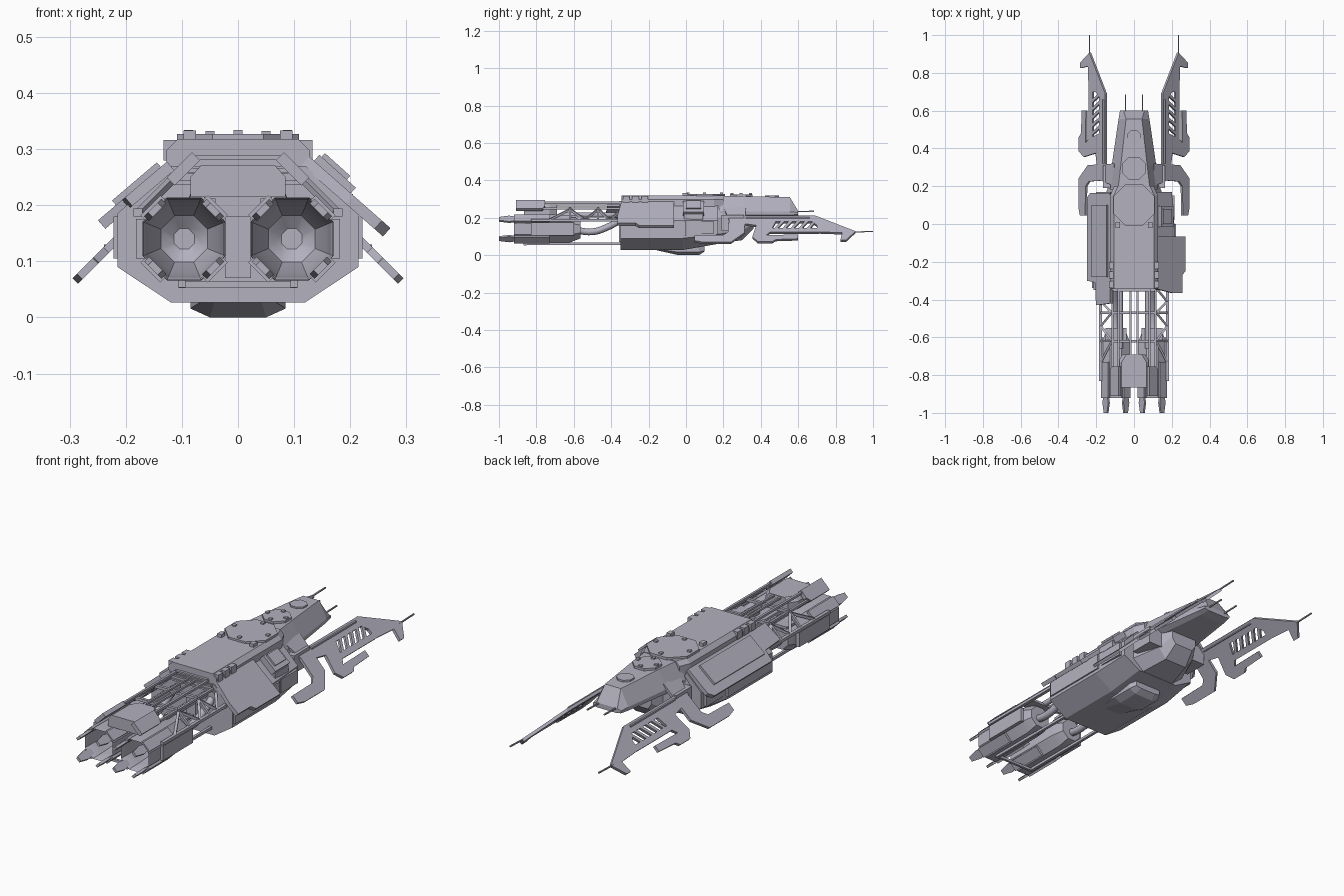
import bpy, bmesh, math
from mathutils import Vector

cube = bpy.data.objects.get("Cube")
if cube:
    bpy.data.objects.remove(cube)

hull_grey = bpy.data.materials.new("hull_grey")
hull_grey.use_nodes = True
colour = (0.45, 0.44, 0.52, 1)
hull_grey.diffuse_color = colour
hull_grey.node_tree.nodes["Principled BSDF"].inputs["Base Color"].default_value = colour


def finish(name, bm, mirror=False):
    bmesh.ops.recalc_face_normals(bm, faces=bm.faces)
    mesh = bpy.data.meshes.new(name)
    bm.to_mesh(mesh)
    bm.free()
    mesh.materials.append(hull_grey)
    obj = bpy.data.objects.new(name, mesh)
    bpy.context.collection.objects.link(obj)
    if mirror:
        obj.modifiers.new("Mirror", "MIRROR").use_clip = False
    return obj


def add_loft(bm, rings):
    rows = [[bm.verts.new(p) for p in r] for r in rings]
    n = len(rows[0])
    for a, b in zip(rows, rows[1:]):
        for i in range(n):
            j = (i + 1) % n
            bm.faces.new((a[i], a[j], b[j], b[i]))
    bm.faces.new(rows[0])
    bm.faces.new(rows[-1])


def add_prism(bm, points, depth):
    off = Vector(depth)
    add_loft(bm, [[Vector(p) - off / 2 for p in points], [Vector(p) + off / 2 for p in points]])


def add_box(bm, x0, x1, y0, y1, z0, z1):
    add_prism(bm, [(x, y, (z0 + z1) / 2) for x, y in ((x0, y0), (x1, y0), (x1, y1), (x0, y1))], (0, 0, z1 - z0))


def add_beam(bm, a, b, w):
    a, b = Vector(a), Vector(b)
    d = (b - a).normalized()
    u = d.cross(Vector((0, 0, 1))) if abs(d.z) < 0.9 else Vector((1, 0, 0))
    u = u.normalized() * w / 2
    v = d.cross(u)
    add_loft(bm, [[p + u + v, p + u - v, p - u - v, p - u + v] for p in (a, b)])


def section(y, w_low, w_mid, w_top, z0, z1, z2, z3):
    """Eight-sided hull section, widest between z1 and z2."""
    half = [(w_low, z0), (w_mid, z1), (w_mid, z2), (w_top, z3)]
    return [(x, y, z) for x, z in half] + [(-x, y, z) for x, z in reversed(half)]


def ring(cx, cz, y, r, n=8):
    turn = math.pi / n
    return [(cx + r * math.cos(turn + i * math.tau / n), y, cz + r * math.sin(turn + i * math.tau / n)) for i in range(n)]


def loft(name, rings, mirror=False):
    bm = bmesh.new()
    add_loft(bm, rings)
    return finish(name, bm, mirror)


# Main hull, deck and nose
loft("main_hull", [section(-.35, .12, .215, .12, .027, .09, .185, .27),
                   section(-.02, .12, .215, .12, .027, .09, .185, .27),
                   section(.17, .11, .2, .12, .06, .11, .185, .265)])
loft("lower_prow", [section(.16, .09, .15, .1, .06, .11, .2, .26),
                    section(.3, .06, .1, .09, .08, .13, .2, .25),
                    section(.36, .05, .07, .07, .14, .17, .21, .25)])
loft("top_deck", [section(y, w, w, w - .02, .25, .255, .298, .318)
                  for y, w in ((-.345, .127), (.15, .127), (.2, .105))])
loft("nose", [section(.18, .09, .125, .085, .2, .22, .235, .315),
              section(.31, .09, .118, .07, .2, .215, .235, .315),
              section(.555, .06, .082, .042, .205, .215, .232, .31),
              section(.6, .05, .074, .055, .212, .217, .228, .235)])
loft("belly_turret", [section(-.2, .04, .05, .05, .036, .038, .045, .05),
                      section(-.04, .05, .085, .085, 0, .016, .04, .05),
                      section(.07, .05, .085, .085, 0, .016, .04, .06),
                      section(.1, .04, .07, .07, .02, .025, .045, .07)])

# Framed rear wall between the engines
bm = bmesh.new()
for z, w in ((.285, .085), (.262, .11), (.24, .13)):
    add_box(bm, -w, w, -.357, -.34, z - .004, z + .004)
add_box(bm, -.023, .023, -.357, -.34, .07, .18)
finish("rear_wall_ribs", bm)

# Eight-sided hatches with studs on the deck
bm = bmesh.new()
for cy, r, z, studs in ((.1, .118, .327, 4), (.295, .066, .325, 4), (.46, .04, .32, 0)):
    pts = [(r * math.cos(math.pi / 8 + i * math.pi / 4), cy + r * math.sin(math.pi / 8 + i * math.pi / 4), z - .008) for i in range(8)]
    add_prism(bm, pts, (0, 0, .016))
    for i in range(studs):
        x, y = .75 * r * math.cos(i * math.pi / 2), cy + .75 * r * math.sin(i * math.pi / 2)
        add_box(bm, x - .008, x + .008, y - .008, y + .008, z - .005, z + .007)
finish("deck_hatches", bm)

bm = bmesh.new()
for y in (-.32, -.27, -.22):
    add_box(bm, .085, .133, y - .018, y + .018, .28, .316)
add_box(bm, .075, .097, -.02, .01, .31, .333)
finish("deck_vents", bm, True)

bm = bmesh.new()
add_beam(bm, (.045, .56, .232), (.045, .685, .235), .006)
finish("nose_antennas", bm, True)


# Sloped armour: outlines drawn in plan and laid on a slanted plane
def add_sloped(bm, outline, height, slope, thick, side=1):
    n = Vector((side * slope, 0, 1)).normalized() * thick
    add_prism(bm, [(side * x, y, height - slope * x) for x, y in outline], n)


bm = bmesh.new()
add_sloped(bm, [(.12, -.42), (.195, -.43), (.2, -.31), (.243, -.3), (.243, .14), (.225, .165), (.12, .165)], .372, .85, .02, -1)
add_sloped(bm, [(.14, -.28), (.22, -.28), (.22, .1), (.14, .1)], .39, .85, .014, -1)
finish("right_armour", bm)

bm = bmesh.new()
add_sloped(bm, [(.12, -.345), (.2, -.365), (.25, -.365), (.25, -.27), (.265, -.25), (.265, -.065), (.12, -.065)], .385, .88, .02)
finish("left_armour", bm)

bm = bmesh.new()
add_sloped(bm, [(.135, -.015), (.2, -.015), (.2, .095), (.135, .095)], .4, .9, .03)
add_sloped(bm, [(.145, .0), (.19, .0), (.19, .08), (.145, .08)], .412, .9, .03)
add_box(bm, .13, .205, -.01, .09, .19, .22)
finish("left_equipment_box", bm)

bm = bmesh.new()
add_box(bm, .2, .222, -.34, .0, .105, .18)
add_box(bm, .19, .215, .02, .15, .115, .18)
finish("flank_panels", bm, True)

# Swept wings with slots and hooked fins
bm = bmesh.new()
pieces = [
    [(.148, .69), (.232, .907), (.28, .855), (.28, .825), (.24, .835), (.235, .7), (.2, .7), (.148, .63)],
    [(.148, .42), (.18, .42), (.18, .675), (.148, .64)],
    [(.216, .42), (.236, .42), (.236, .71), (.216, .71)],
    [(.148, .31), (.148, .46), (.18, .48), (.236, .45), (.252, .43), (.25, .6), (.272, .6),
     (.276, .48), (.288, .46), (.288, .385), (.262, .355), (.2, .375), (.19, .3)],
    [(.1, .2), (.1, .32), (.24, .312), (.29, .24), (.29, .09), (.282, .045), (.254, .045), (.252, .2), (.235, .225), (.17, .23)]]
for p in pieces:
    add_sloped(bm, p, .355, 1, .014)
for i in range(5):
    y = .51 + i * .043
    add_sloped(bm, [(.175, y), (.175, y + .018), (.22, y - .024), (.22, y - .042)], .355, 1, .012)
add_beam(bm, (.236, .8, .12), (.236, 1.0, .127), .006)
add_beam(bm, (.16, .32, .197), (.16, .66, .197), .016)
finish("wings", bm, True)

bm = bmesh.new()
add_box(bm, .09, .165, .19, .31, .13, .215)
finish("wing_roots", bm, True)

# Engine barrels with hollow nozzles
EX, EZ = .096, .14
engine = loft("engines", [ring(EX, EZ, y, r) for y, r in (
    (-.68, .02), (-.7, .045), (-.76, .066), (-.84, .074), (-.915, .076), (-.92, .079),
    (-.9, .08), (-.62, .078), (-.565, .055))], True)
engine.data.shade_smooth()
bpy.context.view_layer.objects.active = engine
engine.select_set(True)
bpy.ops.object.shade_smooth_by_angle(angle=math.radians(30))
engine.select_set(False)

# Six-sided nozzle petals on the diagonals, with their mounting plates
bm = bmesh.new()
for k in range(4):
    a = math.pi / 4 + k * math.pi / 2
    out = Vector((math.cos(a), 0, math.sin(a)))
    tan = Vector((-math.sin(a), 0, math.cos(a)))
    hub = Vector((EX, 0, EZ)) + out * .073
    petal = [(-.012, -.9), (-.022, -.945), (-.012, -1.0), (.012, -1.0), (.022, -.945), (.012, -.9)]
    add_prism(bm, [hub + tan * t + Vector((0, y, 0)) for t, y in petal], out * .012)
    mount = [(-.025, -.92), (.025, -.92), (.025, -.73), (-.025, -.73)]
    add_prism(bm, [hub + out * .006 + tan * t + Vector((0, y, 0)) for t, y in mount], out * .012)
finish("nozzle_petals", bm, True)

bm = bmesh.new()
add_box(bm, .165, .182, -.83, -.6, .105, .175)
add_box(bm, .17, .186, -.83, -.34, .18, .194)
add_box(bm, .04, .15, -.62, -.55, .2, .212)
finish("engine_side_plates", bm, True)

# Upper engine housing
loft("upper_housing", [section(y, w, w, w - .02, .215, .22, .25, .272)
                       for y, w in ((-.865, .085), (-.73, .085), (-.69, .06))])
bm = bmesh.new()
add_sloped(bm, [(.075, -.91), (.12, -.91), (.12, -.77), (.105, -.755), (.075, -.755)], .362, 1, .02)
finish("upper_housing_rails", bm, True)

# Open framework joining engines to hull
bm = bmesh.new()
for x, z, y, w in ((.018, .265, -.73, .009), (.083, .28, -.78, .011), (.113, .25, -.78, .011), (.1, .06, -.87, .013)):
    add_beam(bm, (x, y, z), (x, -.33, z), w)
for y in (-.47, -.62):
    add_beam(bm, (0, y, .25), (.113, y, .25), .014)
    add_beam(bm, (.113, y, .25), (.175, y, .187), .012)
add_beam(bm, (0, -.86, .058), (.105, -.86, .058), .012)
nodes = [(.118, -.34, .245), (.175, -.41, .188), (.118, -.47, .245), (.175, -.54, .188), (.118, -.62, .245), (.175, -.73, .188)]
for a, b in zip(nodes, nodes[1:]):
    add_beam(bm, a, b, .012)
finish("engine_framework", bm, True)


# Feed pipes
def pipe(name, points, radius):
    curve = bpy.data.curves.new(name, "CURVE")
    curve.dimensions = "3D"
    curve.bevel_depth = radius
    curve.bevel_resolution = 2
    curve.resolution_u = 5
    curve.use_fill_caps = True
    spline = curve.splines.new("BEZIER")
    spline.bezier_points.add(len(points) - 1)
    for bp, co in zip(spline.bezier_points, points):
        bp.co = co
        bp.handle_left_type = bp.handle_right_type = "AUTO"
    curve.materials.append(hull_grey)
    bpy.context.collection.objects.link(bpy.data.objects.new(name, curve))


for side, label in ((1, "left"), (-1, "right")):
    pipe(label + "_feed_pipe", [(side * .1, -.6, .135), (side * .1, -.5, .125), (side * .1, -.42, .15), (side * .1, -.33, .2)], .018)
    pipe(label + "_upper_pipe", [(side * .073, -.66, .213), (side * .073, -.52, .215), (side * .073, -.33, .215)], .014)
